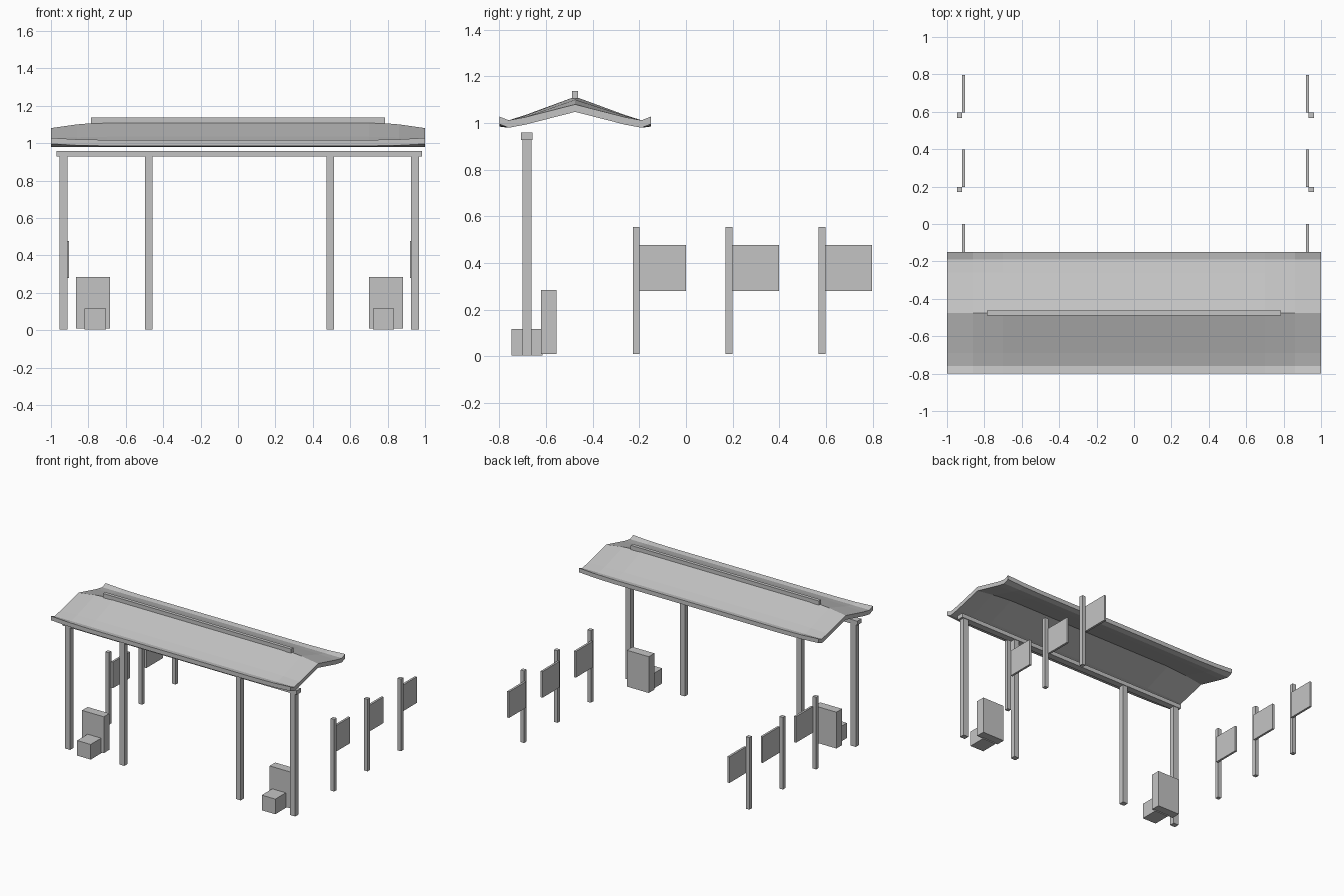
import bpy, bmesh

if "Cube" in bpy.data.objects:
    bpy.data.objects.remove(bpy.data.objects["Cube"])

grey = bpy.data.materials.new("plain_grey")
grey.diffuse_color = (0.55, 0.55, 0.55, 1)
grey.use_nodes = True
grey.node_tree.nodes["Principled BSDF"].inputs["Base Color"].default_value = grey.diffuse_color

CX = 0.0075      # mirror plane of the posts, boxes and signs
RIDGE_Y = -0.475


def finish(name, bm):
    bmesh.ops.recalc_face_normals(bm, faces=bm.faces)
    mesh = bpy.data.meshes.new(name)
    bm.to_mesh(mesh)
    bm.free()
    mesh.materials.append(grey)
    obj = bpy.data.objects.new(name, mesh)
    bpy.context.collection.objects.link(obj)
    return obj


def box(name, x, y, z):
    """Box from (min, max) pairs on each axis."""
    bm = bmesh.new()
    bmesh.ops.create_cube(bm, size=1)
    for v in bm.verts:
        for i, (lo, hi) in enumerate((x, y, z)):
            v.co[i] = lo if v.co[i] < 0 else hi
    return finish(name, bm)


def pair(name, x, y, z):
    """Same box on the left and right of the mirror plane."""
    box(name + "_right", (CX + x[0], CX + x[1]), y, z)
    box(name + "_left", (CX - x[1], CX - x[0]), y, z)


# Curved roof: closed cross-sections lofted along x, ridge sagging to the ends
def section(ridge, shoulder, tip):
    top = [(0.325, tip), (0.285, 1.012), (0.215, shoulder), (0, ridge)]
    top += [(-d, z) for d, z in reversed(top[:-1])]
    return top + [(d, z - 0.032) for d, z in reversed(top)]


end = section(1.08, 1.025, 1.028)
mid = section(1.10, 1.031, 1.02)
core = section(1.113, 1.034, 1.017)
stations = [(-1, end), (-0.86, mid), (-0.7, core),
            (0.7, core), (0.86, mid), (1, end)]
bm = bmesh.new()
rings = [[bm.verts.new((x, RIDGE_Y + d, z)) for d, z in prof]
         for x, prof in stations]
n = len(end)
for a, b in zip(rings, rings[1:]):
    for i in range(n):
        j = (i + 1) % n
        bm.faces.new((a[i], a[j], b[j], b[i]))
for r in (rings[0], rings[-1]):
    for i in range(n // 2 - 1):
        bm.faces.new((r[i], r[i + 1], r[n - 2 - i], r[n - 1 - i]))
finish("roof", bm)

# Ridge cap and front beam
box("ridge_cap", (-0.785, 0.785), (-0.488, -0.462), (1.105, 1.137))
box("front_beam", (CX - 0.977, CX + 0.977), (-0.706, -0.657), (0.928, 0.959))

# Front posts
pair("outer_post", (0.918, 0.961), (-0.701, -0.662), (0.004, 0.93))
pair("inner_post", (0.465, 0.506), (-0.701, -0.662), (0.004, 0.93))

# Pedestal blocks with a small step in front
pair("pedestal", (0.692, 0.874), (-0.622, -0.555), (0.01, 0.284))
pair("step", (0.714, 0.827), (-0.747, -0.614), (0.003, 0.117))

# Rows of sign posts with flat boards behind
for k in range(3):
    y = -0.199 + 0.398 * k
    pair(f"sign_post_{k + 1}", (0.926, 0.955), (y - 0.029, y), (0.01, 0.554))
    pair(f"sign_board_{k + 1}", (0.911, 0.927), (y - 0.002, y + 0.2), (0.28, 0.477))
